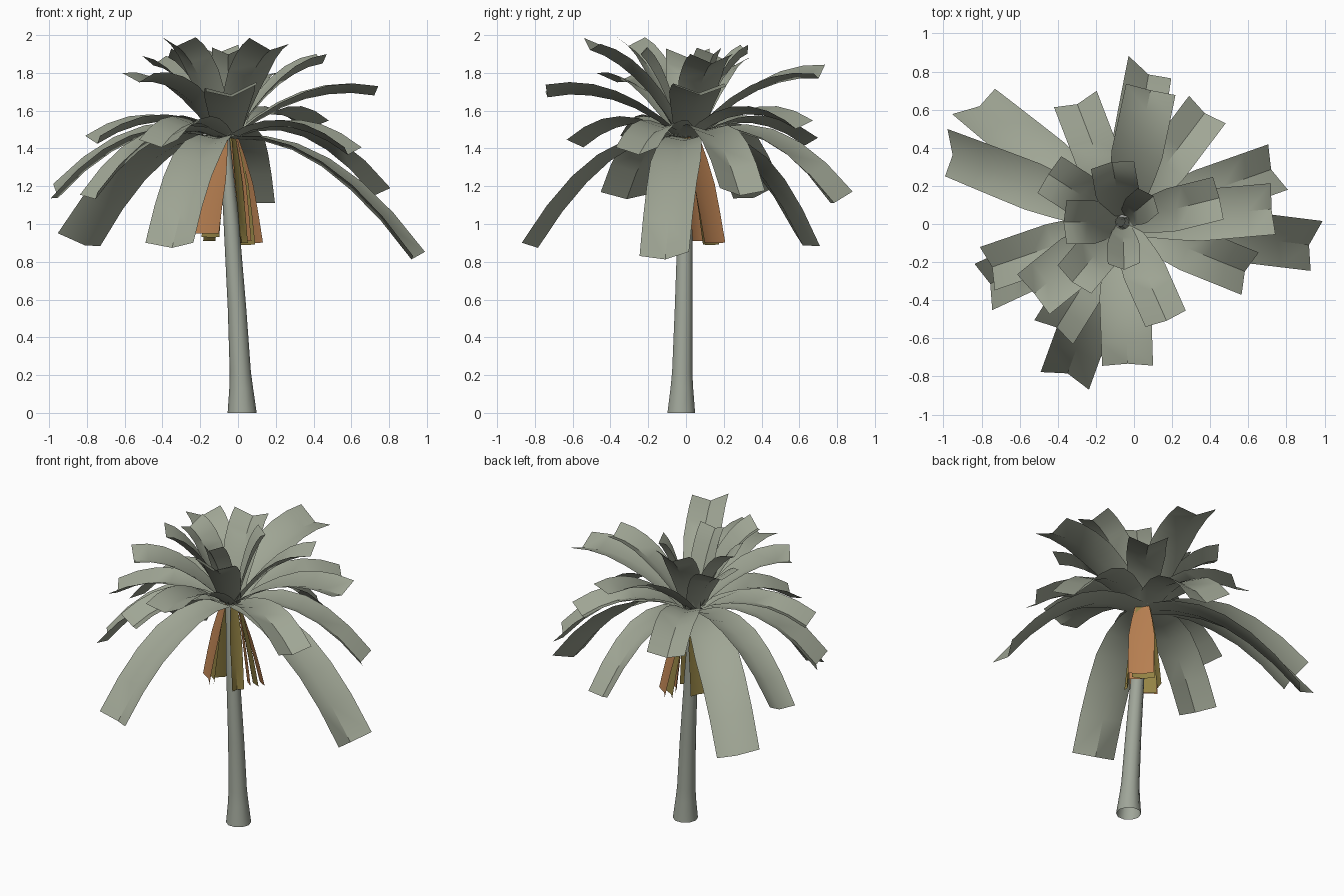
import bpy, bmesh, math
from mathutils import Vector

if "Cube" in bpy.data.objects:
    bpy.data.objects.remove(bpy.data.objects["Cube"])

def material(name, rgb):
    m = bpy.data.materials.new(name)
    m.diffuse_color = (*rgb, 1)
    m.use_nodes = True
    m.node_tree.nodes["Principled BSDF"].inputs["Base Color"].default_value = m.diffuse_color
    return m

LEAF = material("grey green leaf", (0.35, 0.38, 0.30))
BARK = material("grey bark", (0.35, 0.38, 0.32))
BROWN = material("dry brown leaf", (0.49, 0.22, 0.085))
OLIVE = material("dry olive leaf", (0.30, 0.23, 0.06))
CROWN = Vector((-0.06, 0.01, 1.46))

def make_object(name, bm, mat, angle):
    me = bpy.data.meshes.new(name)
    bm.to_mesh(me)
    bm.free()
    ob = bpy.data.objects.new(name, me)
    me.materials.append(mat)
    bpy.context.collection.objects.link(ob)
    bpy.context.view_layer.objects.active = ob
    ob.select_set(True)
    bpy.ops.object.shade_smooth_by_angle(angle=math.radians(angle))
    ob.select_set(False)
    return ob

def leaf(name, mat, az, reach, tip_z, width, bulge, roll=0, fold=0.05, start=0.03, steps=6):
    """Arched strip with a folded middle rib, growing outward from the crown."""
    a = math.radians(az)
    out, side = Vector((math.cos(a), math.sin(a), 0)), Vector((-math.sin(a), math.cos(a), 0))
    dz = tip_z - CROWN.z
    bm = bmesh.new()
    rows = []
    for i in range(steps + 1):
        t = i / steps
        r = start + (reach - start) * t
        slope = (dz + 4 * bulge * (1 - 2 * t)) / (reach - start)
        up = Vector((0, 0, 1)) - out * slope
        up.normalize()
        p = CROWN + out * r + Vector((0, 0, dz * t + 4 * bulge * t * (1 - t)))
        w = width * (0.55 + 0.45 * min(1, t * 2.2)) / 2
        f = fold * min(1, 0.3 + t)
        tilt = side * math.cos(math.radians(roll * t)) + up * math.sin(math.radians(roll * t))
        rows.append([bm.verts.new(p - tilt * w + up * f * 0.4),
                     bm.verts.new(p - up * f * 0.6),
                     bm.verts.new(p + tilt * w + up * f * 0.4)])
    for u, v in zip(rows, rows[1:]):
        for k in (0, 1):
            bm.faces.new((u[k], v[k], v[k + 1], u[k + 1]))
    return make_object(name, bm, mat, 40)

# Trunk: open leaning tube with a flared foot
bm = bmesh.new()
rings = []
for x, y, z, r in ((0.022, -0.025, 0, 0.077), (0.017, -0.022, 0.13, 0.063), (0.012, -0.02, 0.22, 0.056),
                   (-0.005, -0.013, 0.55, 0.049), (-0.035, -0.005, 1.0, 0.041),
                   (-0.058, 0.008, 1.3, 0.032), (-0.073, 0.014, 1.49, 0.026)):
    rings.append([bm.verts.new((x + r * math.cos(k * math.pi / 5), y + r * math.sin(k * math.pi / 5), z))
                  for k in range(10)])
for u, v in zip(rings, rings[1:]):
    for k in range(10):
        bm.faces.new((u[k], u[(k + 1) % 10], v[(k + 1) % 10], v[k]))
make_object("trunk", bm, BARK, 60)

# Living fronds by tier: (width, bulge, [(azimuth, reach, tip height, roll), ...])
tiers = {
    "lowest_frond": (0.27, 0.18, [(-7, 1.01, 0.83, 8), (-110, 0.87, 0.89, 0), (141, 0.99, 0.905, 25)]),
    "low_frond": (0.26, 0.17, [(19.5, 0.85, 1.17, -5), (205, 0.79, 1.15, 5), (158.5, 0.98, 1.16, -25),
                               (80, 0.81, 1.13, 22)]),
    "middle_frond": (0.24, 0.11, [(-22, 0.71, 1.39, 0), (238, 0.67, 1.43, 0), (199, 0.74, 1.45, 0),
                                  (111, 0.68, 1.44, 0), (53, 0.73, 1.53, 0)]),
    "upper_frond": (0.27, 0.10, [(5, 0.79, 1.71, 0), (-88, 0.75, 1.70, 8), (219, 0.60, 1.78, 0),
                                 (78, 0.71, 1.80, 10)]),
    "high_frond": (0.23, 0.09, [(14, 0.52, 1.88, 0), (-66, 0.56, 1.95, -8), (147, 0.46, 1.87, 0),
                                (230, 0.40, 1.97, 0), (100, 0.31, 1.93, 0), (180, 0.30, 1.91, 0)]),
    "heart_leaf": (0.17, 0.07, [(40, 0.19, 1.92, 0), (-88, 0.23, 1.92, 0)]),
}
for tier, (width, bulge, fronds) in tiers.items():
    for i, (az, reach, tip, roll) in enumerate(fronds):
        leaf(f"{tier}_{i + 1}", LEAF, az, reach, tip, width, bulge, roll)

# Dry leaves hanging around the upper trunk
dry = [(BROWN, 47, 0.19, 0.90, 0.16), (OLIVE, 52, 0.15, 0.89, 0.14), (OLIVE, 150, 0.10, 0.91, 0.13),
       (BROWN, 228, 0.15, 0.95, 0.17), (OLIVE, 222, 0.11, 0.93, 0.14), (OLIVE, -30, 0.10, 0.90, 0.08),
       (BROWN, 40, 0.11, 0.91, 0.13)]
for i, (mat, az, reach, tip, width) in enumerate(dry):
    leaf(f"dry_leaf_{i + 1}", mat, az, reach, tip, width, 0.03, fold=0.015, start=0.04, steps=4)
